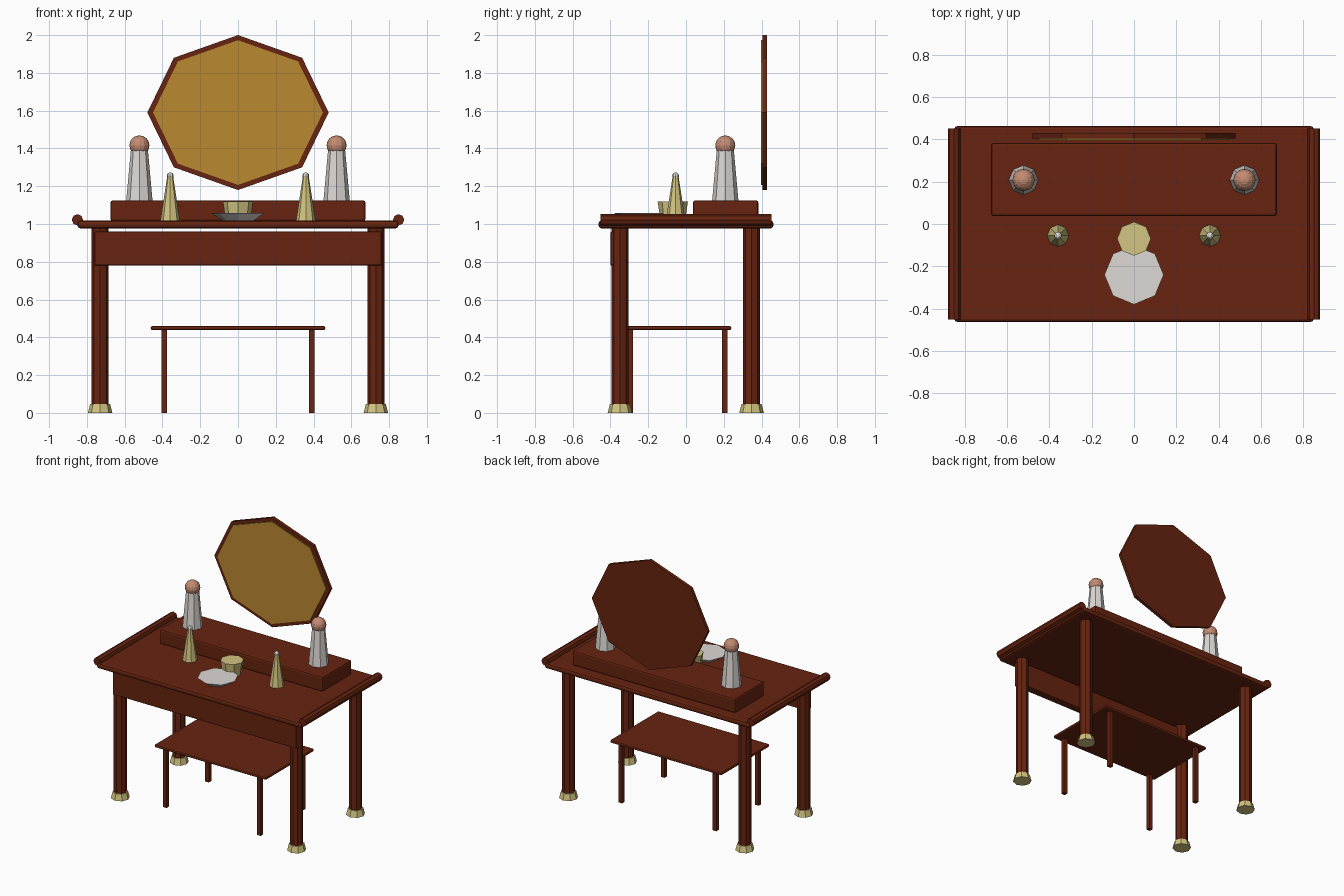
import bpy, math

if "Cube" in bpy.data.objects:
    bpy.data.objects.remove(bpy.data.objects["Cube"])


def material(name, rgb):
    m = bpy.data.materials.new(name)
    m.diffuse_color = (*rgb, 1)
    m.use_nodes = True
    m.node_tree.nodes["Principled BSDF"].inputs["Base Color"].default_value = m.diffuse_color
    return m


WOOD = material("dark_red_wood", (0.135, 0.017, 0.005))
GLASS = material("amber_glass", (0.50, 0.25, 0.030))
BRASS = material("pale_brass", (0.65, 0.56, 0.22))
CERAMIC = material("white_ceramic", (0.72, 0.69, 0.67))
SKIN = material("clay_pink", (0.55, 0.26, 0.17))


def finish(name, mat, bevel=0, segments=2):
    ob = bpy.context.object
    ob.name = name
    ob.data.materials.append(mat)
    bpy.ops.object.transform_apply(location=False, rotation=True, scale=True)
    if bevel:
        b = ob.modifiers.new("rounded_edges", 'BEVEL')
        b.width, b.segments = bevel, segments
    return ob


def box(name, lo, hi, mat, bevel=0):
    bpy.ops.mesh.primitive_cube_add(
        size=1, location=[(a + b) / 2 for a, b in zip(lo, hi)])
    bpy.context.object.scale = [b - a for a, b in zip(lo, hi)]
    return finish(name, mat, bevel)


def frustum(name, x, y, z0, z1, r0, r1, mat, sides=8):
    bpy.ops.mesh.primitive_cone_add(
        vertices=sides, radius1=r0, radius2=r1, depth=z1 - z0,
        location=(x, y, (z0 + z1) / 2))
    return finish(name, mat)


def ball(name, x, y, z, r, mat, segments=8, rings=6):
    bpy.ops.mesh.primitive_uv_sphere_add(
        segments=segments, ring_count=rings, radius=r, location=(x, y, z))
    return finish(name, mat)


def octagon_plate(name, y0, y1, z, rx, rz, mat):
    bpy.ops.mesh.primitive_cylinder_add(
        vertices=8, radius=1, depth=y1 - y0, location=(0, (y0 + y1) / 2, z),
        rotation=(math.pi / 2, 0, 0))
    bpy.context.object.scale = (rx, rz, 1)
    return finish(name, mat)


# Table top, front apron and raised shelf
box("table_top", (-0.85, -0.463, 0.977), (0.85, 0.463, 1.018), WOOD, 0.015)
box("front_apron", (-0.76, -0.40, 0.78), (0.76, -0.34, 0.96), WOOD, 0.008)
box("raised_shelf", (-0.675, 0.037, 1.015), (0.675, 0.383, 1.125), WOOD, 0.012)

for side, sx in (("left", -1), ("right", 1)):
    # Rolled ends of the table top
    bpy.ops.mesh.primitive_cylinder_add(
        vertices=8, radius=0.03, depth=0.905, location=(sx * 0.85, 0, 1.022),
        rotation=(math.pi / 2, 0, 0))
    finish(side + "_rolled_end", WOOD)

    # Table legs with brass feet
    for end, y in (("front", -0.35), ("back", 0.347)):
        frustum(f"{end}_{side}_leg", sx * 0.73, y, 0.002, 0.985, 0.045, 0.045, WOOD)
        frustum(f"{end}_{side}_foot", sx * 0.73, y, 0, 0.047, 0.065, 0.053, BRASS)

    # Stool legs
    for end, y in (("front", -0.295), ("back", 0.205)):
        box(f"stool_{end}_{side}_leg", (sx * 0.39 - 0.015, y - 0.015, 0),
            (sx * 0.39 + 0.015, y + 0.015, 0.445), WOOD)

    # Stands with round heads on the shelf
    frustum(side + "_stand_body", sx * 0.522, 0.208, 1.12, 1.405, 0.07, 0.044, CERAMIC)
    ball(side + "_stand_head", sx * 0.522, 0.208, 1.416, 0.053, SKIN, 12, 8)

    # Perfume bottles
    frustum(side + "_bottle", sx * 0.359, -0.055, 1.016, 1.25, 0.052, 0.016, BRASS)
    ball(side + "_bottle_stopper", sx * 0.359, -0.055, 1.255, 0.018, CERAMIC)

# Stool seat
box("stool_seat", (-0.462, -0.33, 0.438), (0.462, 0.24, 0.46), WOOD, 0.009)

# Mirror
octagon_plate("mirror_frame", 0.405, 0.43, 1.59, 0.48, 0.41, WOOD)
octagon_plate("mirror_glass", 0.398, 0.41, 1.59, 0.45, 0.383, GLASS)

# Dish and powder pot
frustum("dish", 0, -0.24, 1.016, 1.058, 0.08, 0.14, CERAMIC)
frustum("powder_pot", 0, -0.07, 1.016, 1.118, 0.065, 0.08, BRASS)
